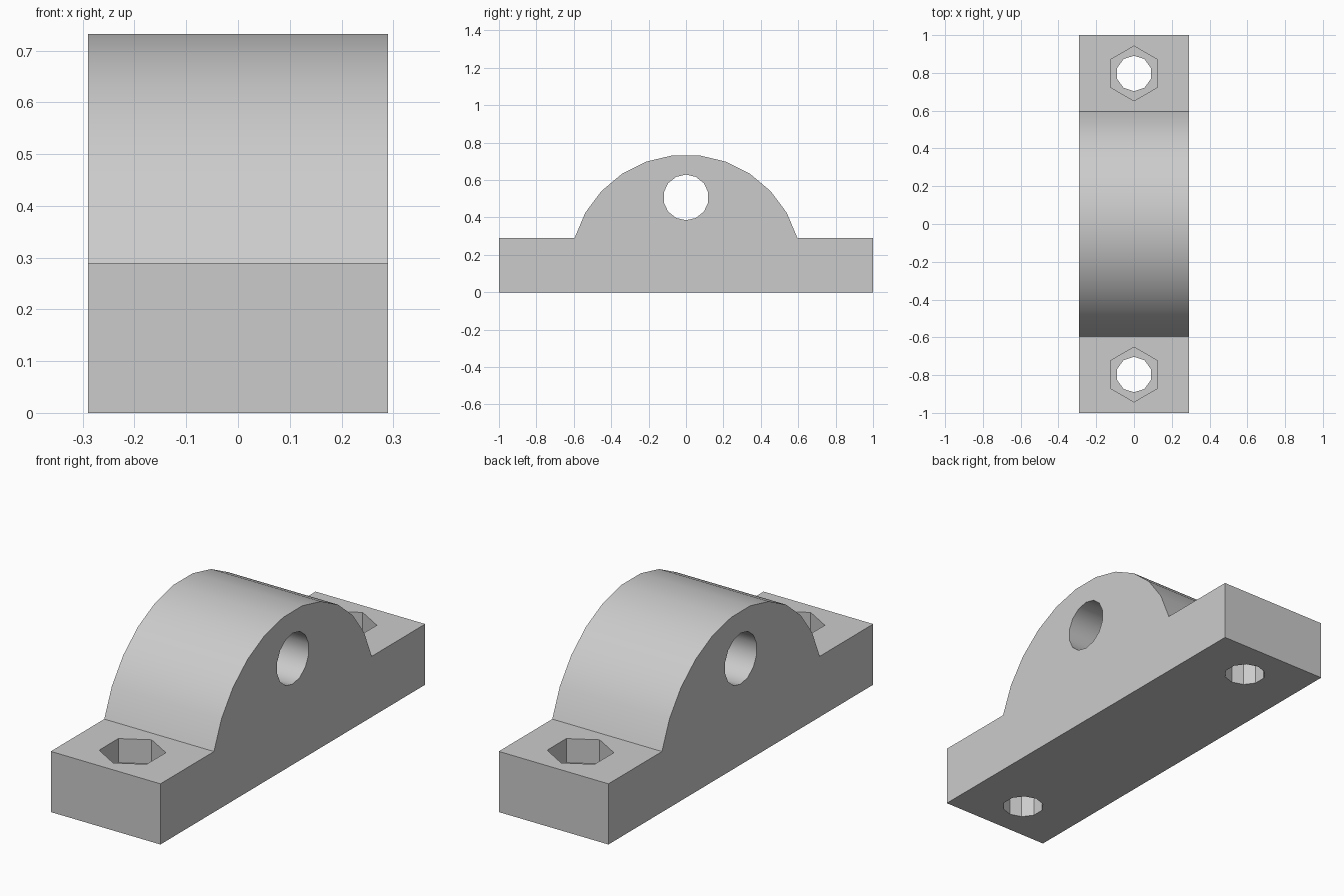
import bpy
import bmesh
from math import sin, cos, pi, radians
from mathutils import Matrix, Vector

cube = bpy.data.objects.get("Cube")
if cube:
    bpy.data.objects.remove(cube, do_unlink=True)

HALF_WIDTH = 0.29
BASE_TOP = 0.29
ARCH_RADIUS = 0.622
ARCH_CENTRE_Z = 0.114
ARCH_STEP = 2 * pi / 27
BOLT_Y = 0.797
POCKET_DEPTH = 0.115
PIN_Z = 0.507

grey = bpy.data.materials.new("light grey")
grey.use_nodes = True
colour = (0.6, 0.6, 0.6, 1)
grey.diffuse_color = colour
grey.node_tree.nodes["Principled BSDF"].inputs["Base Color"].default_value = colour


def add_object(name, bm):
    bmesh.ops.recalc_face_normals(bm, faces=bm.faces)
    mesh = bpy.data.meshes.new(name)
    bm.to_mesh(mesh)
    bm.free()
    mesh.materials.append(grey)
    obj = bpy.data.objects.new(name, mesh)
    bpy.context.collection.objects.link(obj)
    return obj


def prism(name, sides, radius, depth, matrix):
    bm = bmesh.new()
    bmesh.ops.create_cone(bm, cap_ends=True, segments=sides, radius1=radius,
                          radius2=radius, depth=depth, matrix=matrix)
    return add_object(name, bm)


# Body: flat feet and arched hump in one side profile, extruded across x
profile = [(-1, 0), (1, 0), (1, BASE_TOP)]
for i in range(12):
    a = (5.5 - i) * ARCH_STEP
    z = BASE_TOP if i in (0, 11) else ARCH_CENTRE_Z + ARCH_RADIUS * cos(a)
    profile.append((ARCH_RADIUS * sin(a), z))
profile.append((-1, BASE_TOP))

bm = bmesh.new()
side = bm.faces.new([bm.verts.new((-HALF_WIDTH, y, z)) for y, z in profile])
sweep = bmesh.ops.extrude_face_region(bm, geom=[side])
moved = [v for v in sweep["geom"] if isinstance(v, bmesh.types.BMVert)]
bmesh.ops.translate(bm, verts=moved, vec=Vector((2 * HALF_WIDTH, 0, 0)))
body = add_object("bearing_block", bm)

# Cutters: pin hole across the arch, bolt holes and hexagonal nut pockets in the feet
across = Matrix.Rotation(radians(90), 4, "X") @ Matrix.Rotation(radians(90), 4, "Y")
cutters = [prism("pin_hole_cutter", 14, 0.122, 1,
                 Matrix.Translation((0, 0, PIN_Z)) @ across)]
for end, y in (("front", -BOLT_Y), ("back", BOLT_Y)):
    cutters.append(prism(end + "_nut_pocket_cutter", 6, 0.145, 0.4,
                         Matrix.Translation((0, y, BASE_TOP - POCKET_DEPTH + 0.2))))
    cutters.append(prism(end + "_bolt_hole_cutter", 10, 0.094, 1,
                         Matrix.Translation((0, y, 0.1))))

bpy.ops.object.select_all(action="DESELECT")
bpy.context.view_layer.objects.active = body
body.select_set(True)
for cutter in cutters:
    cutter.hide_render = True
    cut = body.modifiers.new(cutter.name, "BOOLEAN")
    cut.operation = "DIFFERENCE"
    cut.solver = "EXACT"
    cut.object = cutter
    bpy.ops.object.modifier_apply(modifier=cut.name)
    bpy.data.objects.remove(cutter, do_unlink=True)

# Smooth arch and pin hole, crisp edges elsewhere
bpy.ops.object.shade_smooth_by_angle(angle=radians(30))
